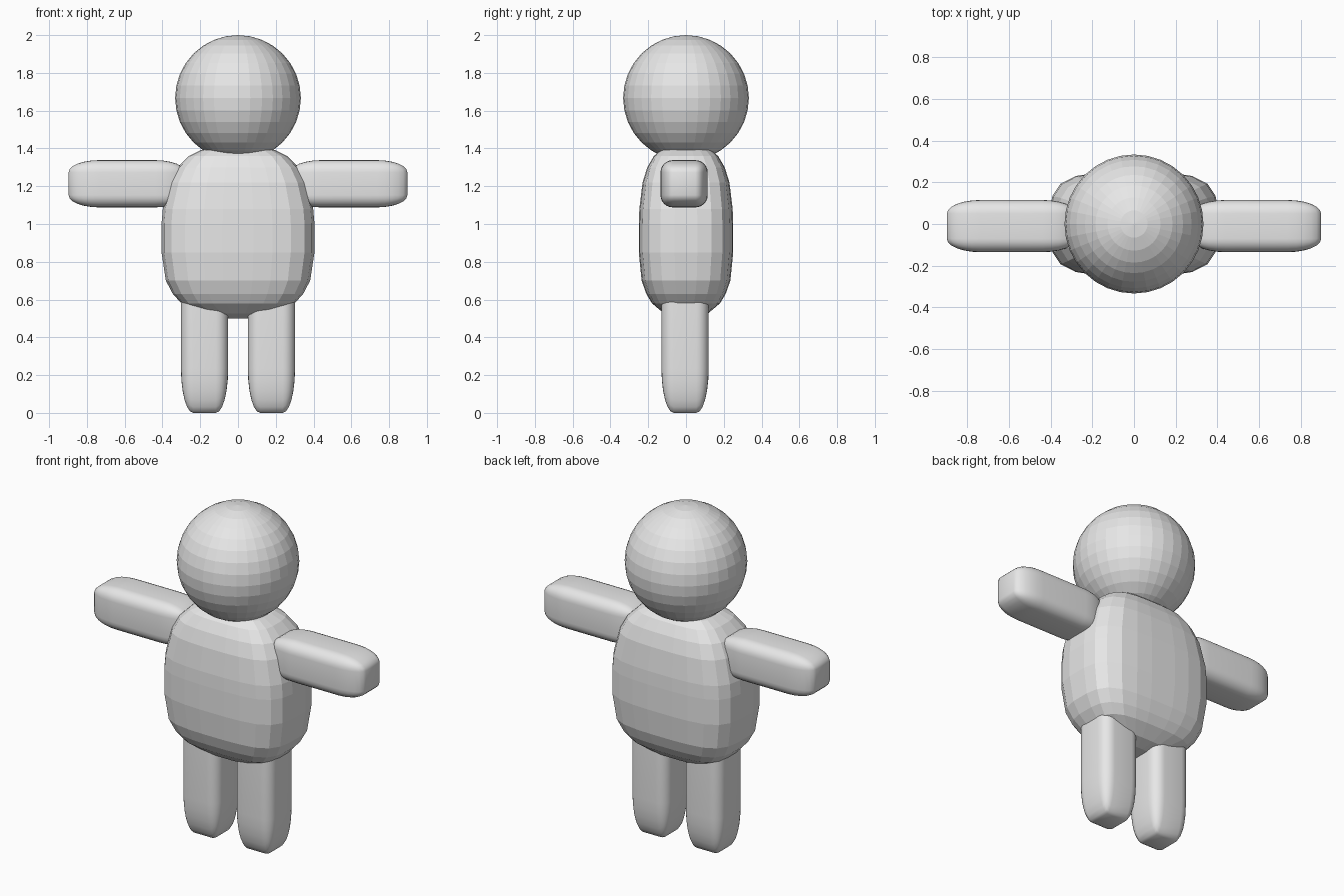
import bpy
import bmesh
from mathutils import Matrix, Vector

cube = bpy.data.objects.get("Cube")
if cube:
    bpy.data.objects.remove(cube, do_unlink=True)

# One plain grey for the whole figure
grey = bpy.data.materials.new("light_grey")
grey.use_nodes = True
grey.diffuse_color = (0.8, 0.8, 0.8, 1)
grey.node_tree.nodes["Principled BSDF"].inputs["Base Color"].default_value = (0.8, 0.8, 0.8, 1)


def finish(name, bm, smooth=False):
    """Turn a bmesh into a named, coloured object."""
    bmesh.ops.recalc_face_normals(bm, faces=bm.faces)
    for face in bm.faces:
        face.smooth = smooth
    mesh = bpy.data.meshes.new(name)
    bm.to_mesh(mesh)
    bm.free()
    mesh.materials.append(grey)
    obj = bpy.data.objects.new(name, mesh)
    bpy.context.scene.collection.objects.link(obj)
    return obj


def limb(name, centre, size):
    """Rounded unit cube stretched to size, so the ends round off over a long distance."""
    bm = bmesh.new()
    bmesh.ops.create_cube(bm, size=1)
    bmesh.ops.bevel(bm, geom=bm.edges[:], offset=0.26, offset_type='OFFSET',
                    segments=6, profile=0.5, affect='EDGES')
    bmesh.ops.transform(bm, verts=bm.verts[:],
                        matrix=Matrix.Translation(Vector(centre)) @ Matrix.Diagonal((*size, 1)))
    return finish(name, bm, smooth=True)


# Head: faceted sphere
bm = bmesh.new()
bmesh.ops.create_uvsphere(bm, u_segments=32, v_segments=16, radius=0.333,
                          matrix=Matrix.Translation((0, 0, 1.667)))
finish("head", bm)

# Torso: rounded-rectangle rings, as fractions of half width and half depth
quarter = [(1, 0.24), (0.965, 0.54), (0.87, 0.77), (0.69, 0.92), (0.45, 0.98), (0.2, 1)]
half = quarter + [(-x, y) for x, y in reversed(quarter)]
outline = half + [(-x, -y) for x, y in half]

# Height, half width, half depth
levels = [(0.5, 0.08, 0.05), (0.525, 0.19, 0.115), (0.58, 0.3, 0.18),
          (0.63, 0.345, 0.21), (0.7, 0.382, 0.235), (0.85, 0.405, 0.25),
          (1.0, 0.405, 0.25), (1.08, 0.398, 0.247), (1.22, 0.362, 0.23),
          (1.3, 0.32, 0.205), (1.36, 0.26, 0.17), (1.39, 0.2, 0.135),
          (1.41, 0.1, 0.07)]
bm = bmesh.new()
rings = [[bm.verts.new((x * w, y * d, z)) for x, y in outline] for z, w, d in levels]
count = len(outline)
for low, high in zip(rings, rings[1:]):
    for i in range(count):
        j = (i + 1) % count
        bm.faces.new((low[i], low[j], high[j], high[i]))
bm.faces.new(rings[0])
bm.faces.new(rings[-1])
finish("torso", bm)

# Arms and legs on both sides
for side, sign in (("left", 1), ("right", -1)):
    limb(side + "_arm", (sign * 0.587, -0.01, 1.213), (0.62, 0.25, 0.25))
    limb(side + "_leg", (sign * 0.177, -0.005, 0.45), (0.25, 0.25, 0.9))
